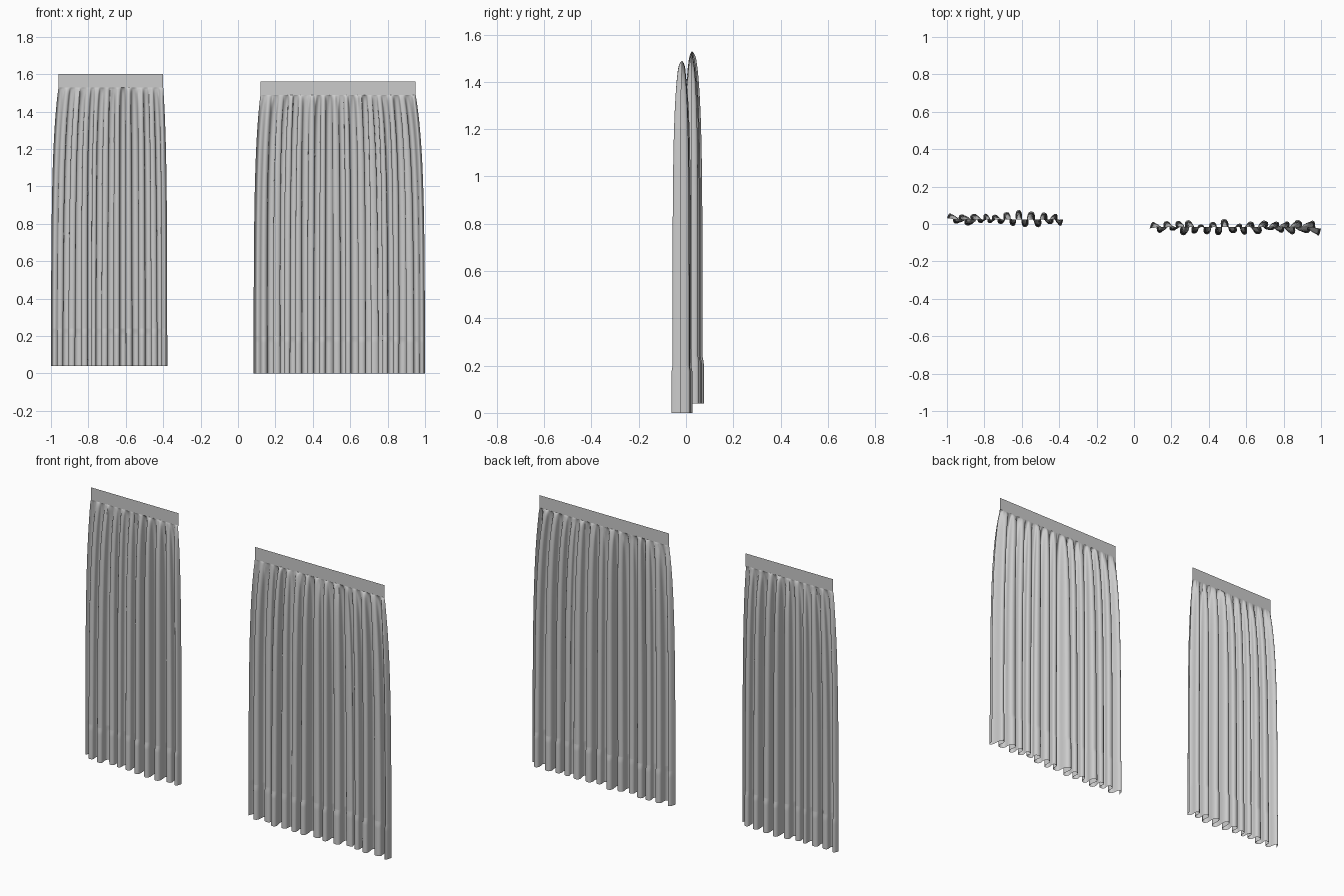
import bpy, math, random

if "Cube" in bpy.data.objects:
    bpy.data.objects.remove(bpy.data.objects["Cube"])


def smooth_noise(values, t):
    """Smoothly interpolated random knots, t in 0..1."""
    f = min(max(t, 0), 0.99999) * (len(values) - 1)
    i = int(f)
    s = (1 - math.cos(math.pi * (f - i))) / 2
    return values[i] * (1 - s) + values[i + 1] * s


def sheet(name, rows):
    """Single-layer smooth grid from rows of points."""
    n = len(rows[0])
    verts = [p for row in rows for p in row]
    faces = [(j * n + i, (j + 1) * n + i, (j + 1) * n + i + 1, j * n + i + 1)
             for j in range(len(rows) - 1) for i in range(n - 1)]
    mesh = bpy.data.meshes.new(name)
    mesh.from_pydata(verts, [], faces)
    mesh.polygons.foreach_set("use_smooth", [True] * len(faces))
    mesh.update()
    obj = bpy.data.objects.new(name, mesh)
    bpy.context.collection.objects.link(obj)
    return obj


def curtain(side, top_x, low_x, z_low, z_top, y_mid, waves, seed):
    rng = random.Random(seed)
    knots = lambda n, lo, hi: [rng.uniform(lo, hi) for _ in range(n)]
    amp_k = knots(waves + 1, 0.019, 0.042)      # pleat depth
    warp_k = knots(waves + 1, -0.9, 0.9)        # uneven pleat spacing
    drift_k = knots(waves + 1, -0.45, 0.45)     # pleats wander on the way down
    mid_k = knots(waves + 1, -0.008, 0.008)
    loop_k = knots(waves + 1, 0.55, 1.0)        # folded-over pleat roundness
    gather_k = knots(waves * 5, -0.007, 0.007)  # fine puckers under the band
    hem_z = z_low + 0.20
    n = waves * 24

    def point(u, z):
        d = z_top - z
        spread = 1 - math.exp(-d / 0.3)
        open_ = (1 - math.exp(-d / 0.22)) ** 0.6
        x0 = top_x[0] + (low_x[0] - top_x[0]) * spread
        x1 = top_x[1] + (low_x[1] - top_x[1]) * spread
        edge = min(1, 12 * min(u, 1 - u))
        a = math.tau * waves * u + edge * (smooth_noise(warp_k, u)
                                           + d * smooth_noise(drift_k, u))
        # the hem steps out slightly from the drape
        h = min(max((hem_z - z) / 0.03, 0), 1)
        hem = 1 + 0.13 * h * h * (3 - 2 * h)
        pitch = (x1 - x0) / (waves * math.tau)
        x = x0 + (x1 - x0) * u - pitch * smooth_noise(loop_k, u) * open_ * math.sin(2 * a) * edge
        y = smooth_noise(amp_k, u) * open_ * hem * math.sin(a) + smooth_noise(mid_k, u) * open_
        y += smooth_noise(gather_k, u) * min(1, d / 0.025) * math.exp(-d / 0.09)
        return (x, y_mid + y, z)

    def grid(z_values):
        return [[point(i / n, z) for i in range(n + 1)] for z in z_values]

    # flat heading band
    sheet(side + "_heading_band", [[(x, y_mid, z) for x in top_x]
                                   for z in (z_top + 0.072, z_top)])
    # pleated drape, rows packed tighter near the gathers
    span = z_top - hem_z
    sheet(side + "_drape", grid([z_top - span * (k / 34) ** 1.7 for k in range(35)]))
    # hem
    sheet(side + "_hem", grid([hem_z - 0.20 * k / 16 for k in range(17)]))


curtain("left", (-0.96, -0.40), (-1.0, -0.378), 0.04, 1.53, 0.025, 10, 4)
curtain("right", (0.12, 0.95), (0.083, 1.0), 0.0, 1.49, -0.017, 14, 9)
